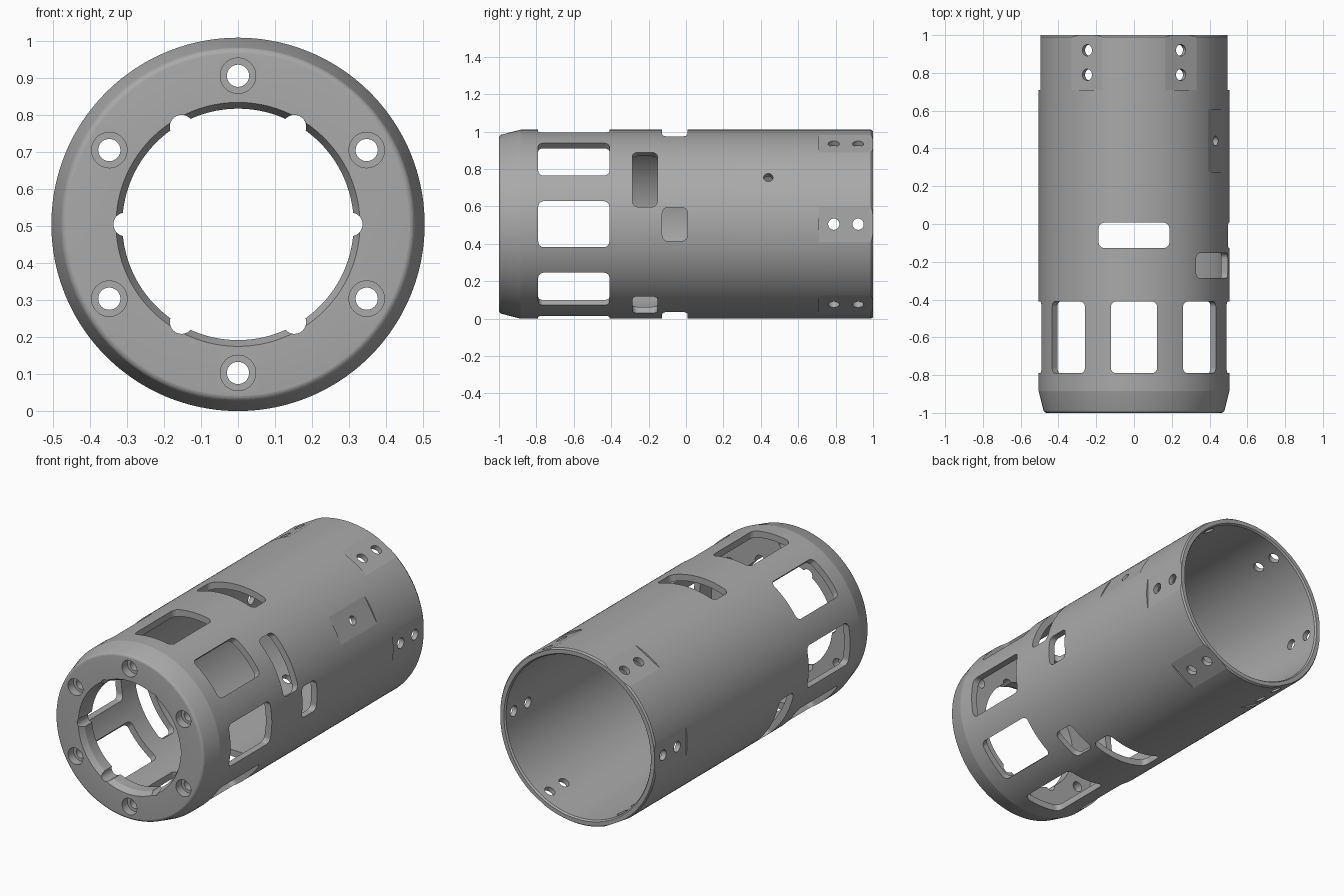
import bpy, bmesh
from math import cos, sin, pi, radians
from mathutils import Matrix, Vector

cube = bpy.data.objects.get("Cube")
if cube:
    bpy.data.objects.remove(cube)

R, BORE = 0.505, 0.467      # outer and inner radius of the tube
CENTER = Vector((0, 0, R))
SEGMENTS = 160


def add_object(name, bm):
    bmesh.ops.recalc_face_normals(bm, faces=bm.faces)
    mesh = bpy.data.meshes.new(name)
    bm.to_mesh(mesh)
    bm.free()
    obj = bpy.data.objects.new(name, mesh)
    bpy.context.scene.collection.objects.link(obj)
    return obj


def outline(half_w, half_h, r, steps=12):
    """Rounded rectangle, or a circle when both halves equal r."""
    pts = []
    for q, (sx, sy) in enumerate([(1, 1), (-1, 1), (-1, -1), (1, -1)]):
        for i in range(steps + 1):
            a = (q + i / steps) * pi / 2
            p = (sx * (half_w - r) + r * cos(a), sy * (half_h - r) + r * sin(a))
            if not pts or (Vector(p) - Vector(pts[-1])).length > 1e-5:
                pts.append(p)
    if (Vector(pts[0]) - Vector(pts[-1])).length < 1e-5:
        pts.pop()
    return pts


def prism(bm, pts, u, v, n, origin, h0, h1):
    """Extrude an outline in the u, v plane from h0 to h1 along n."""
    low, high = [[bm.verts.new(origin + u * a + v * b + n * h) for a, b in pts]
                 for h in (h0, h1)]
    bm.faces.new(low)
    bm.faces.new(high)
    for i in range(len(pts)):
        j = (i + 1) % len(pts)
        bm.faces.new((low[i], low[j], high[j], high[i]))


def radial(bm, pts, angle, y, h0=0.4, h1=0.6):
    """Cutter pointing outward through the tube wall."""
    a = radians(angle)
    prism(bm, pts, Vector((-sin(a), 0, cos(a))), Vector((0, 1, 0)),
          Vector((cos(a), 0, sin(a))), CENTER + Vector((0, y, 0)), h0, h1)


def axial(bm, radius, angle, dist, y0, y1):
    """Round cutter running along the tube."""
    a = radians(angle)
    prism(bm, outline(radius, radius, radius), Vector((1, 0, 0)), Vector((0, 0, 1)),
          Vector((0, 1, 0)), CENTER + Vector((cos(a), 0, sin(a))) * dist, y0, y1)


# Lathed tube with front flange: closed (radius, y) profile
profile = [(0.313, -0.9), (0.313, -0.965), (0.33, -1)]
profile += [(0.46 + 0.02 * sin(radians(t)), -0.98 - 0.02 * cos(radians(t)))
            for t in range(0, 76, 15)]
profile += [(R, -0.885), (R, 0.99), (0.498, 1), (BORE + 0.007, 1), (BORE, 0.99), (BORE, -0.9)]
bm = bmesh.new()
rings = []
for s in range(SEGMENTS):
    a = 2 * pi * s / SEGMENTS
    rings.append([bm.verts.new(CENTER + Vector((r * cos(a), y, r * sin(a)))) for r, y in profile])
for s in range(SEGMENTS):
    p, q = rings[s], rings[(s + 1) % SEGMENTS]
    for i in range(len(profile)):
        j = (i + 1) % len(profile)
        bm.faces.new((p[i], p[j], q[j], q[i]))
housing = add_object("tube_housing", bm)

# Shallow cuts: flats around the holes, and screw head recesses
shallow = bmesh.new()
for k in range(6):
    radial(shallow, outline(0.14, 0.17, 0.001, 1), 60 * k, 0.88, 0.496)
    axial(shallow, 0.048, 60 * k + 30, 0.402, -1.1, -0.95)
radial(shallow, outline(0.14, 0.165, 0.001, 1), 30, 0.44, 0.4985)

# Through cuts
deep = bmesh.new()
for k in range(8):                                  # large windows
    radial(deep, outline(0.123, 0.19, 0.03), 45 * k, -0.6)
for k in range(6):                                  # rear holes, screw holes, bore notches
    for y in (0.79, 0.92):
        radial(deep, outline(0.03, 0.03, 0.03), 60 * k, y)
    axial(deep, 0.03, 60 * k + 30, 0.402, -1.2, -0.8)
    axial(deep, 0.032, 60 * k, 0.305, -1.2, -0.8)
radial(deep, outline(0.025, 0.025, 0.025), 30, 0.44)
for turn, y, long_half in ((0, -0.06, 0.187), (-60, -0.22, 0.168)):   # two slot rows
    for angle in (90, 270):
        radial(deep, outline(long_half, 0.067, 0.03), angle + turn, y)
    radial(deep, outline(0.09, 0.067, 0.03), turn, y)

cutters = [add_object("shallow_cutter", shallow), add_object("through_cutter", deep)]
for cutter in cutters:
    cutter.hide_render = True
    mod = housing.modifiers.new(cutter.name, 'BOOLEAN')
    mod.operation = 'DIFFERENCE'
    mod.solver = 'EXACT'
    mod.object = cutter

# Bake the cuts and drop the cutters
bpy.context.view_layer.update()
graph = bpy.context.evaluated_depsgraph_get()
mesh = bpy.data.meshes.new_from_object(housing.evaluated_get(graph))
housing.modifiers.clear()
housing.data = mesh
for cutter in cutters:
    bpy.data.objects.remove(cutter)

# Smooth curved walls, crisp edges
mesh.shade_smooth()
mesh.set_sharp_from_angle(angle=radians(8.5))

# Plain grey finish
grey = bpy.data.materials.new("plain_grey")
grey.use_nodes = True
color = (0.4, 0.4, 0.4, 1)
grey.diffuse_color = color
grey.node_tree.nodes["Principled BSDF"].inputs["Base Color"].default_value = color
mesh.materials.clear()
mesh.materials.append(grey)
for poly in mesh.polygons:
    poly.material_index = 0
